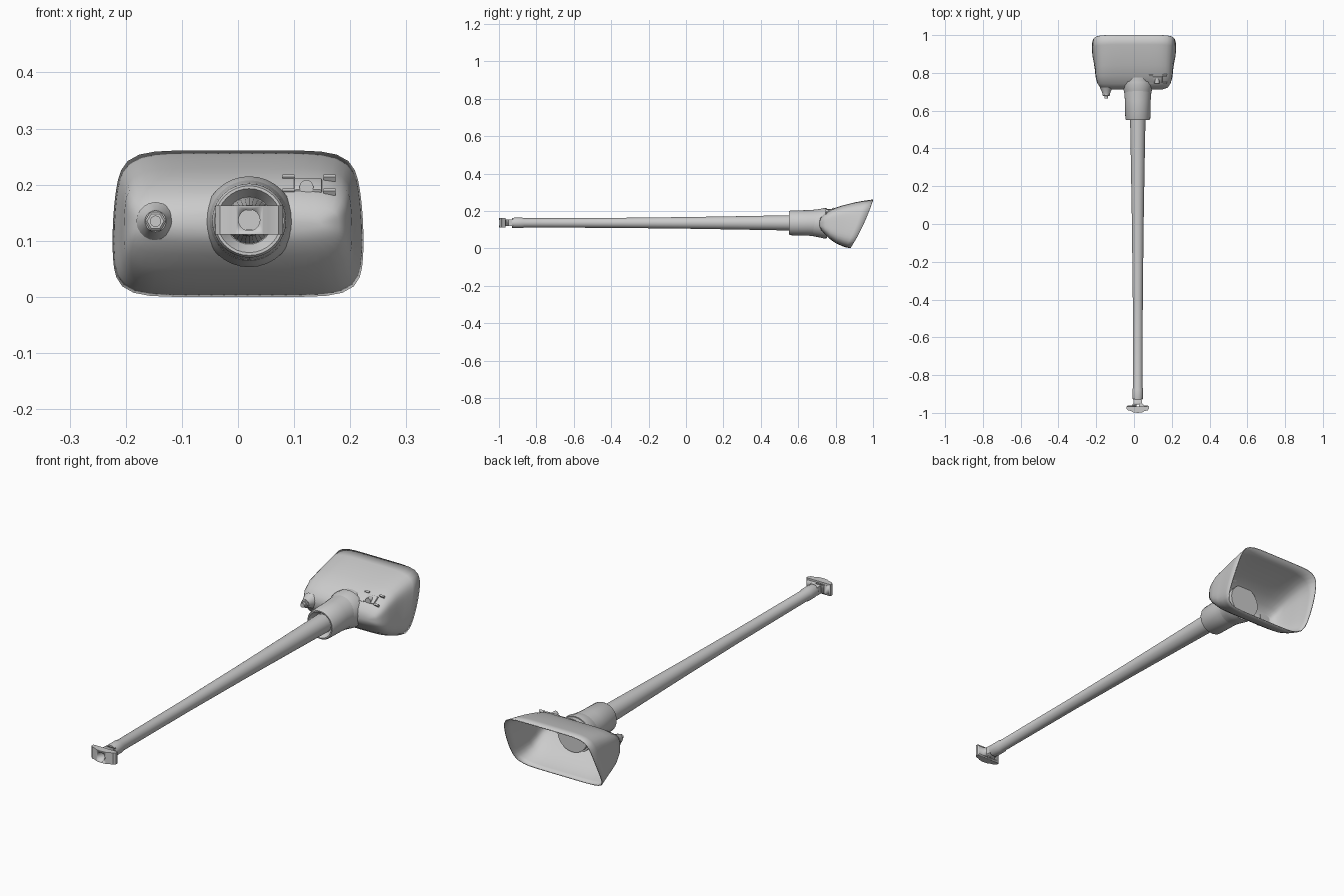
import bpy, bmesh, math
from mathutils import Vector, Matrix

if "Cube" in bpy.data.objects:
    bpy.data.objects.remove(bpy.data.objects["Cube"])

grey = bpy.data.materials.new("plain grey")
grey.diffuse_color = (0.6, 0.6, 0.6, 1)
grey.use_nodes = True
grey.node_tree.nodes["Principled BSDF"].inputs["Base Color"].default_value = grey.diffuse_color
AX, AZ = 0.02, 0.136  # pole axis


def finish(name, bm, angle=35):
    bmesh.ops.recalc_face_normals(bm, faces=bm.faces[:])
    me = bpy.data.meshes.new(name)
    bm.to_mesh(me)
    bm.free()
    ob = bpy.data.objects.new(name, me)
    bpy.context.collection.objects.link(ob)
    me.materials.append(grey)
    bpy.ops.object.select_all(action='DESELECT')
    ob.select_set(True)
    bpy.context.view_layer.objects.active = ob
    bpy.ops.object.shade_smooth_by_angle(angle=math.radians(angle))
    return ob


def loft(bm, rings, cap_start=True, cap_end=True):
    loops = [[bm.verts.new(p) for p in r] for r in rings]
    n = len(loops[0])
    for a, b in zip(loops, loops[1:]):
        for i in range(n):
            j = (i + 1) % n
            bm.faces.new((a[i], a[j], b[j], b[i]))
    if cap_start:
        bm.faces.new(loops[0])
    if cap_end:
        bm.faces.new(loops[-1])


def turned(name, profile, x=AX, z=AZ, n=32):
    """Round part along y from (y, radius) pairs."""
    bm = bmesh.new()
    loft(bm, [[(x + r * math.cos(2 * math.pi * i / n), y, z + r * math.sin(2 * math.pi * i / n))
               for i in range(n)] for y, r in profile])
    return finish(name, bm)


def box(name, centre, size, tilt=0, bevel=0.0):
    bm = bmesh.new()
    bmesh.ops.create_cube(bm, size=1, matrix=Matrix.Translation(centre) @
                          Matrix.Rotation(tilt, 4, 'X') @ Matrix.Diagonal((*size, 1)))
    if bevel:
        bmesh.ops.bevel(bm, geom=bm.edges[:], offset=bevel, segments=2, affect='EDGES', profile=0.5)
    return finish(name, bm)


# Tapered pole with a stepped tip
turned("pole", [(-0.93, 0.019), (-0.93, 0.026), (-0.915, 0.028), (-0.875, 0.028), (-0.865, 0.025),
                (-0.4, 0.0265), (0, 0.031), (0.3, 0.036), (0.57, 0.041)])
# Collar with a hollow mouth, running on into the hood
turned("collar", [(0.575, 0.042), (0.556, 0.053), (0.55, 0.057), (0.55, 0.062), (0.557, 0.066),
                  (0.65, 0.068), (0.72, 0.073), (0.775, 0.074), (0.775, 0.05)])
# Flared root where the collar meets the hood
turned("collar_root", [(0.68, 0.069), (0.71, 0.075), (0.735, 0.081), (0.755, 0.08)], z=0.134)

# Crossbar at the tip, extruded from a plan outline, with a drilled hole
half = [(0.025, -0.997), (0.035, -0.99), (0.052, -0.987), (0.06, -0.978), (0.06, -0.967),
        (0.053, -0.962), (0.032, -0.96), (0.023, -0.95), (0.022, -0.925)]
outline = [(0, -1.0)] + half + [(-x, y) for x, y in reversed(half)]
bm = bmesh.new()
loft(bm, [[(AX + x, y, z) for x, y in outline] for z in (0.111, 0.163)])
crossbar = finish("crossbar", bm)
cutter = turned("hole_cutter", [(-1.1, 0.019), (-0.955, 0.019)], z=0.137, n=24)
notch = [box("notch_cutter", (AX, -0.94, z), (0.2, 0.05, 0.02), 0) for z in (0.109, 0.165)]
for c in [cutter] + notch:
    m = crossbar.modifiers.new("cut", 'BOOLEAN')
    m.object = c
    m.solver = 'EXACT'
    c.hide_render = True
    c.hide_viewport = True
    c.display_type = 'WIRE'

# Hood: lofted rounded sections, slanted and open at the back
sections = [  # y top, z top, y bottom, z bottom, half width, corner power
    (0.712, 0.145, 0.712, 0.115, 0.150, 3),
    (0.720, 0.165, 0.722, 0.096, 0.178, 4),
    (0.742, 0.187, 0.742, 0.075, 0.192, 5),
    (0.785, 0.212, 0.768, 0.050, 0.200, 6),
    (0.840, 0.230, 0.800, 0.028, 0.203, 6),
    (0.900, 0.245, 0.832, 0.013, 0.208, 6),
    (0.950, 0.254, 0.856, 0.005, 0.213, 6),
    (1.000, 0.261, 0.880, 0.000, 0.215, 7)]
rings = []
N = 64
for k, (yt, zt, yb, zb, hw, p) in enumerate(sections):
    ring = []
    for i in range(N):
        a = 2 * math.pi * (i + 0.5) / N
        c, s = math.cos(a), math.sin(a)
        r = (abs(c) ** p + abs(s) ** p) ** (-1 / p)
        u, v = c * r, s * r
        t = (v + 1) / 2
        bulge = 1 + k / 7 * 0.09 * (1 - ((t - 0.38) / 0.62) ** 2) - k / 7 * 0.05
        # upper and lower corners draw in, sides bow outward near the rim
        ring.append((u * hw * bulge, yb + (yt - yb) * t + k / 7 * 0.02 * t * (1 - t) * 4 * abs(u) ** 4 * 0.5,
                     zb + (zt - zb) * t))
    rings.append(ring)
bm = bmesh.new()
loft(bm, rings, cap_end=False)
hood = finish("hood", bm, 60)
m = hood.modifiers.new("wall", 'SOLIDIFY')
m.thickness = 0.004
m.offset = -1

# Drain fitting: hex nut, washer and stem
turned("drain_flare", [(0.685, 0.019), (0.70, 0.023), (0.722, 0.034)], x=-0.147, z=0.135, n=20)
turned("drain_nut", [(0.678, 0.015), (0.681, 0.019), (0.70, 0.019)], x=-0.147, z=0.135, n=6)
turned("drain_stem", [(0.665, 0.005), (0.665, 0.010), (0.70, 0.010)], x=-0.147, z=0.135, n=16)

# Latch plate with a round stud and side prongs, laid on the sloping hood
tilt = math.radians(-58)
box("latch_plate", (0.125, 0.765, 0.196), (0.05, 0.014, 0.04), tilt, 0.003)
turned("latch_stud", [(0.745, 0.009), (0.745, 0.0125), (0.77, 0.0125)], x=0.122, z=0.196, n=16)
for x in (0.09, 0.163):
    for dy, z in ((0.748, 0.187), (0.787, 0.212)):
        box("latch_prong", (x, dy, z), (0.022, 0.01, 0.008), tilt)
